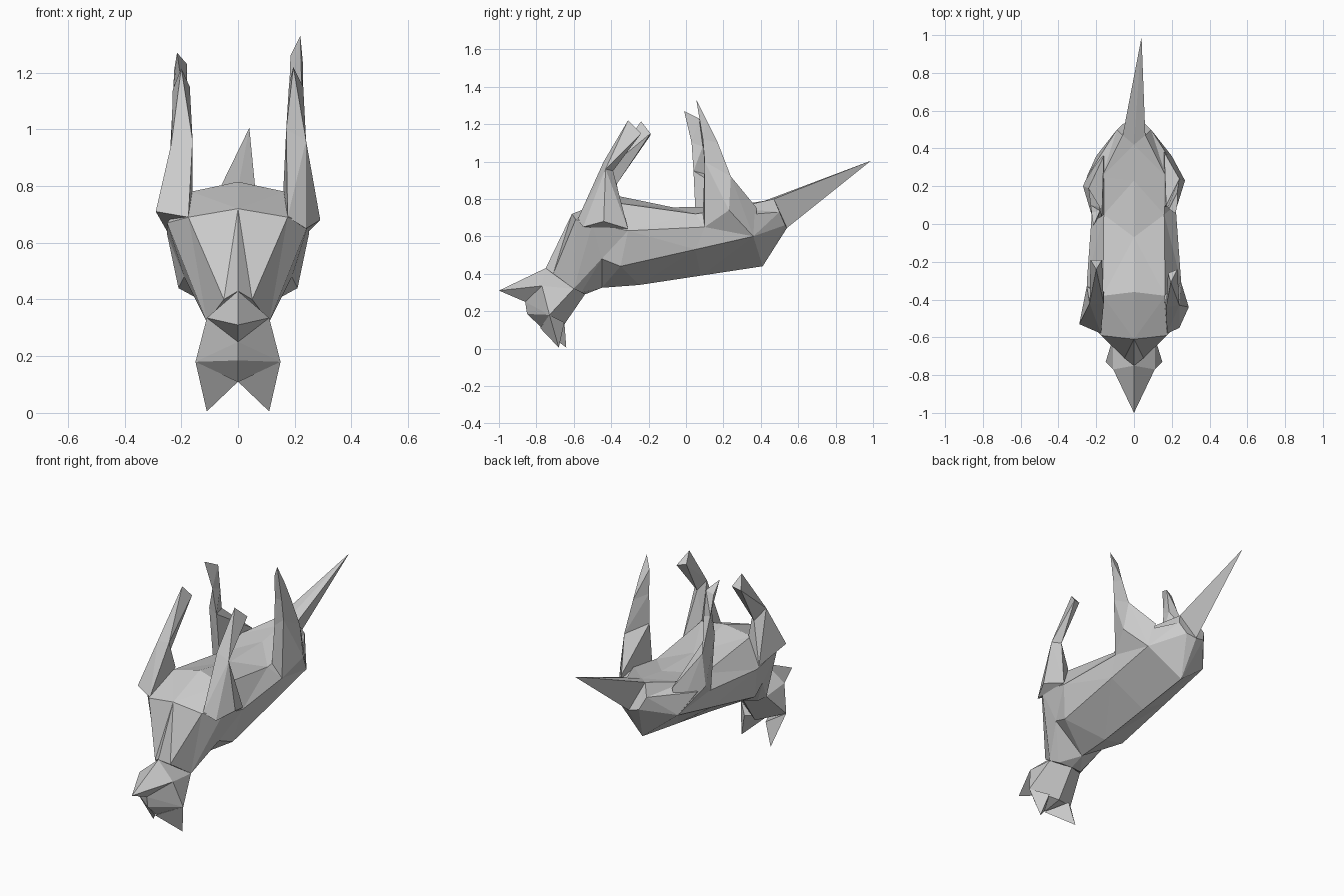
import bpy, bmesh


def finish(name, bm):
    bmesh.ops.recalc_face_normals(bm, faces=bm.faces)
    mesh = bpy.data.meshes.new(name)
    bm.to_mesh(mesh)
    bm.free()
    ob = bpy.data.objects.new(name, mesh)
    bpy.context.collection.objects.link(ob)


def add_hull(bm, pts):
    # convex faceted block around a few corner points
    tmp = bmesh.new()
    for p in pts:
        tmp.verts.new(p)
    out = bmesh.ops.convex_hull(tmp, input=tmp.verts)
    junk = {v for v in out["geom_interior"] if isinstance(v, bmesh.types.BMVert)}
    bmesh.ops.delete(tmp, geom=list(junk), context='VERTS')
    bmesh.ops.recalc_face_normals(tmp, faces=tmp.faces)
    new = {v: bm.verts.new(v.co) for v in tmp.verts}
    for f in tmp.faces:
        bm.faces.new([new[v] for v in f.verts])
    tmp.free()


def mirror(pts):
    return pts + [(-x, y, z) for x, y, z in pts if x]


def block(name, pts):
    bm = bmesh.new()
    add_hull(bm, pts)
    finish(name, bm)


def limb(name, rings):
    bm = bmesh.new()
    for a, b in zip(rings, rings[1:]):
        add_hull(bm, a + b)
    finish(name, bm)


# Torso: half rings from belly (top) to spine (bottom), neck to rump
half_rings = [
    [(0, -.75, .43), (.05, -.71, .40), (.11, -.60, .32), (.08, -.56, .30), (0, -.54, .29)],
    [(0, -.61, .72), (.175, -.59, .69), (.25, -.50, .67), (.19, -.45, .48), (0, -.45, .325)],
    [(0, -.36, .815), (.165, -.38, .78), (.25, -.31, .63), (.21, -.35, .44), (0, -.25, .34)],
    [(0, -.07, .755), (.16, .05, .72), (.22, .10, .65), (.205, .05, .53), (0, .08, .39)],
    [(0, .23, .76), (.17, .25, .75), (.25, .25, .71), (.20, .36, .60), (0, .41, .44)],
    [(0, .42, .79), (.06, .47, .80), (.09, .50, .73), (.06, .53, .66), (0, .54, .645)],
]
bm = bmesh.new()
loops = []
for h in half_rings:
    ring = h + [(-x, y, z) for x, y, z in h[-2:0:-1]]
    loops.append([bm.verts.new(p) for p in ring])
for a, b in zip(loops, loops[1:]):
    n = len(a)
    for i in range(n):
        j = (i + 1) % n
        bm.faces.new((a[i], a[j], b[j], b[i]))
bm.faces.new(loops[0])
bm.faces.new(loops[-1])
bmesh.ops.triangulate(bm, faces=bm.faces)
finish("torso", bm)

# Tail
block("tail", [(0, .42, .79), (.06, .47, .80), (-.06, .47, .80), (0, .54, .645), (.04, .99, 1.005)])

# Head, muzzle and ears
block("skull", mirror([(0, -.75, .43), (.11, -.77, .335), (.15, -.73, .18), (0, -.86, .25),
                       (0, -.85, .185), (0, -.77, .11), (.11, -.60, .32), (0, -.54, .29), (0, -.65, .13)]))
block("muzzle", mirror([(0, -1, .31), (.11, -.77, .335), (0, -.75, .43), (0, -.86, .25)]))
for side, s, y in (("right", 1, -.68), ("left", -1, -.64)):
    block(side + "_ear", [(s * .15, -.73, .18), (0, -.78, .11), (s * .07, -.65, .14), (s * .11, y, .005)])

# Front legs: shoulder, elbow, paw
limb("right_front_leg", [
    [(.29, -.44, .68), (.175, -.58, .69), (.16, -.38, .79), (.25, -.31, .64), (.24, -.55, .65)],
    [(.24, -.43, .96), (.17, -.44, 1.0), (.20, -.39, .95)],
    [(.195, -.31, 1.22), (.23, -.24, 1.15), (.18, -.26, 1.16)]])
limb("left_front_leg", [
    [(-.29, -.53, .71), (-.175, -.58, .69), (-.16, -.36, .79), (-.25, -.33, .64)],
    [(-.235, -.42, .95), (-.16, -.42, .96), (-.19, -.37, .88)],
    [(-.20, -.24, 1.215), (-.23, -.19, 1.14), (-.17, -.19, 1.15)]])

# Hind legs: thigh, knee, hock, paw
limb("right_hind_leg", [
    [(.27, .23, .74), (.16, .09, .72), (.22, .10, .65), (.20, .36, .60), (.16, .38, .75)],
    [(.24, .24, .92), (.17, .10, .95), (.23, .10, 1.0)],
    [(.23, .17, 1.10), (.18, .09, 1.12), (.225, .09, 1.12)],
    [(.22, .055, 1.33), (.185, .08, 1.26), (.23, .11, 1.22)]])
limb("left_hind_leg", [
    [(-.27, .20, .73), (-.16, .05, .74), (-.22, .08, .65), (-.20, .36, .60), (-.16, .36, .75)],
    [(-.24, .19, .91), (-.17, .04, .95), (-.225, .05, .97)],
    [(-.23, .10, 1.10), (-.19, .03, 1.10), (-.18, .09, 1.08)],
    [(-.215, -.01, 1.27), (-.18, .07, 1.23), (-.225, .06, 1.21)]])
